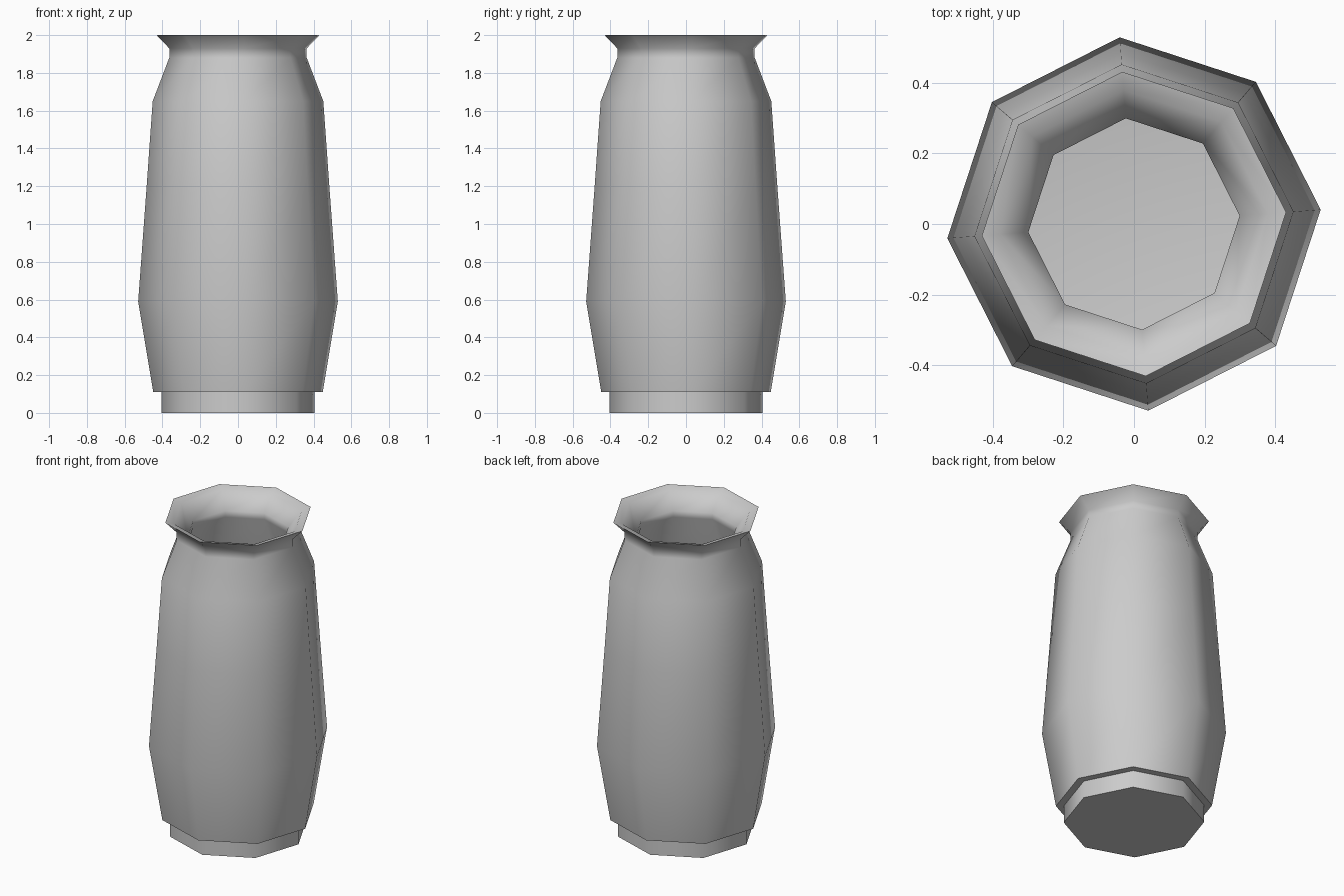
import bpy, bmesh
from math import radians, pi
from mathutils import Matrix

SIDES = 8
TURN = radians(4.4)

cube = bpy.data.objects.get("Cube")
if cube:
    bpy.data.objects.remove(cube, do_unlink=True)

clay = bpy.data.materials.new("grey clay")
clay.use_nodes = True
colour = (0.6, 0.6, 0.6, 1)
clay.diffuse_color = colour
clay.node_tree.nodes["Principled BSDF"].inputs["Base Color"].default_value = colour


def lathe(name, profile):
    """Spin a (radius, height) profile into an eight-sided part."""
    bm = bmesh.new()
    verts = [bm.verts.new((r, 0, z)) for r, z in profile]
    edges = [bm.edges.new(pair) for pair in zip(verts, verts[1:])]
    bmesh.ops.spin(bm, geom=verts + edges, cent=(0, 0, 0), axis=(0, 0, 1),
                   angle=2 * pi, steps=SIDES, use_merge=True)
    bmesh.ops.remove_doubles(bm, verts=bm.verts, dist=0.0005)
    bmesh.ops.dissolve_degenerate(bm, edges=bm.edges, dist=0.0005)
    bmesh.ops.rotate(bm, verts=bm.verts, matrix=Matrix.Rotation(TURN, 3, "Z"))
    bmesh.ops.recalc_face_normals(bm, faces=bm.faces)
    mesh = bpy.data.meshes.new(name)
    bm.to_mesh(mesh)
    bm.free()
    mesh.materials.append(clay)
    obj = bpy.data.objects.new(name, mesh)
    bpy.context.collection.objects.link(obj)
    bpy.ops.object.select_all(action="DESELECT")
    obj.select_set(True)
    bpy.context.view_layer.objects.active = obj
    bpy.ops.object.shade_smooth_by_angle(angle=radians(60))
    return obj


# Jar wall: ledge, belly, shoulder, neck and flared rim, then the hollow inside
outer = [(0, 0.11), (0.45, 0.11), (0.53, 0.59), (0.485, 1.2), (0.453, 1.65),
         (0.365, 1.88), (0.365, 1.93), (0.432, 2.0)]
inner = [(0.38, 1.985), (0.3, 1.89), (0.3, 1.85), (0.4, 1.63), (0.43, 1.2),
         (0.47, 0.6), (0.38, 0.2), (0, 0.15)]
lathe("jar_body", outer + inner)

# Straight foot under the belly
lathe("jar_foot", [(0, 0), (0.405, 0), (0.405, 0.11), (0, 0.11)])
